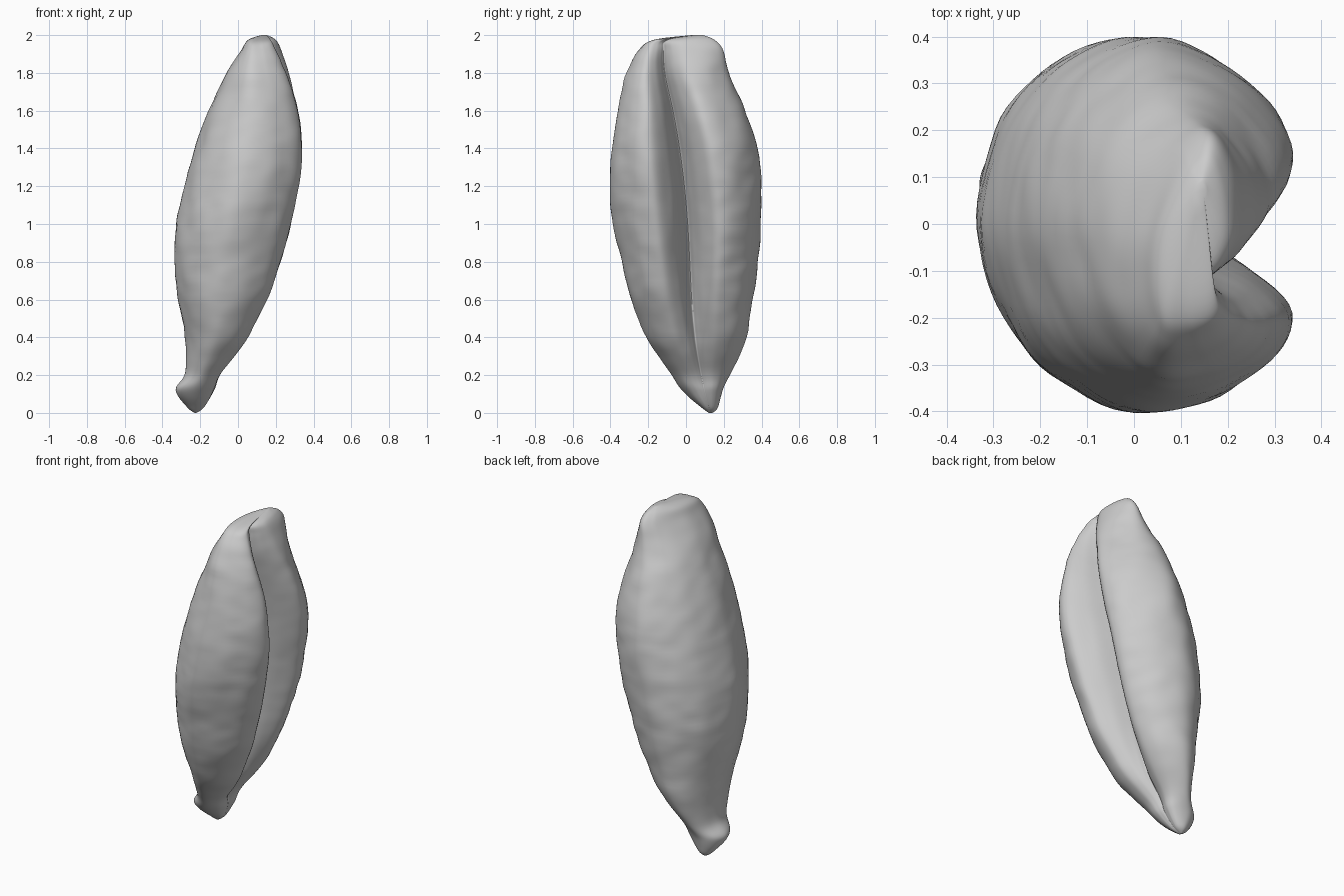
import bpy, bmesh, math
from mathutils import Vector, noise

if "Cube" in bpy.data.objects:
    bpy.data.objects.remove(bpy.data.objects["Cube"], do_unlink=True)

RINGS_PER_SPAN = 8
STEPS_PER_SPAN = 6

# Stations up the grain: z, x low, x high, y low, y high, crease y, crease strength
STATIONS = [
    (0, -.23, -.22, .12, .14, .13, 0),
    (.03, -.27, -.18, .08, .17, .12, 0),
    (.12, -.33, -.13, -.02, .195, .1, .05),
    (.21, -.28, -.09, -.08, .235, .08, .3),
    (.38, -.275, .04, -.2, .315, .05, .6),
    (.6, -.315, .155, -.29, .355, .03, .85),
    (.8, -.34, .225, -.34, .38, .02, 1),
    (1, -.325, .28, -.385, .395, .01, 1),
    (1.2, -.285, .32, -.4, .395, -.01, 1),
    (1.4, -.23, .335, -.395, .375, -.04, 1),
    (1.6, -.16, .315, -.36, .31, -.08, .95),
    (1.8, -.06, .26, -.31, .23, -.13, .85),
    (1.92, .02, .215, -.25, .195, -.14, .7),
    (1.975, .06, .185, -.17, .15, -.12, .5),
    (2, .125, .15, .03, .09, .06, 0),
]

# Half cross-section: u towards the crease, v sideways, and how far the crease pulls in
HALF = [(.96, 0, .85), (.98, .07, .62), (1, .2, .27), (1, .42, 0), (.84, .7, 0),
        (.42, .93, 0), (-.05, 1, 0), (-.5, .84, 0), (-.84, .5, 0), (-1, 0, 0)]
SECTION = HALF + [(u, -v, d) for u, v, d in HALF[-2:0:-1]]


def spline(p, q, r, s, t):
    """Catmull-Rom blend of four tuples."""
    return [.5 * (2 * b + (c - a) * t + (2 * a - 5 * b + 4 * c - d) * t * t
                  + (3 * b - a - 3 * c + d) * t ** 3) for a, b, c, d in zip(p, q, r, s)]


def smooth_path(points, steps, closed):
    n = len(points)
    pick = (lambda i: points[i % n]) if closed else (lambda i: points[min(max(i, 0), n - 1)])
    path = [spline(pick(i - 1), pick(i), pick(i + 1), pick(i + 2), k / steps)
            for i in range(n if closed else n - 1) for k in range(steps)]
    return path if closed else path + [list(points[-1])]


def grain_point(station, section):
    z, x0, x1, y0, y1, crease, strength = station
    u, v, dent = section
    cx, cy, rx, ry = (x0 + x1) / 2, (y0 + y1) / 2, (x1 - x0) / 2, (y1 - y0) / 2
    front = min(max(.5 + u, 0), 1)
    x = cx + rx * (u - dent * strength)
    y = cy + ry * v + .8 * (crease - cy) * (1 - v * v) * front
    # The crown is twisted so that one lobe leans forward
    x += .22 * max(0, (z - 1.7) / .3) * ry * v
    # Soft wrinkles, fading at the tips
    p = Vector((x, y, z))
    fade = min(1, 6 * rx)
    ripple = noise.noise(Vector((x * 7, y * 7, z * 4))) + .5 * noise.noise(Vector((x * 9, y * 9, z * 15)))
    outward = Vector((u, v, 0)).normalized()
    return p + outward * ripple * .008 * fade


# Skin the rings into one closed body
bm = bmesh.new()
outline = smooth_path(SECTION, STEPS_PER_SPAN, True)
rings = [[bm.verts.new(grain_point(st, sec)) for sec in outline]
         for st in smooth_path(STATIONS, RINGS_PER_SPAN, False)]
count = len(outline)
for low, high in zip(rings, rings[1:]):
    for i in range(count):
        j = (i + 1) % count
        bm.faces.new((low[i], low[j], high[j], high[i]))
bm.faces.new(rings[0][::-1])
bm.faces.new(rings[-1])
bmesh.ops.recalc_face_normals(bm, faces=bm.faces)

mesh = bpy.data.meshes.new("grain_body")
bm.to_mesh(mesh)
bm.free()
grain = bpy.data.objects.new("grain_body", mesh)
bpy.context.collection.objects.link(grain)

# Plain grey husk
husk = bpy.data.materials.new("husk_grey")
husk.use_nodes = True
colour = (.6, .6, .6, 1)
husk.diffuse_color = colour
husk.node_tree.nodes["Principled BSDF"].inputs["Base Color"].default_value = colour
mesh.materials.append(husk)

bpy.ops.object.select_all(action="DESELECT")
grain.select_set(True)
bpy.context.view_layer.objects.active = grain
bpy.ops.object.shade_smooth_by_angle(angle=math.radians(60))
